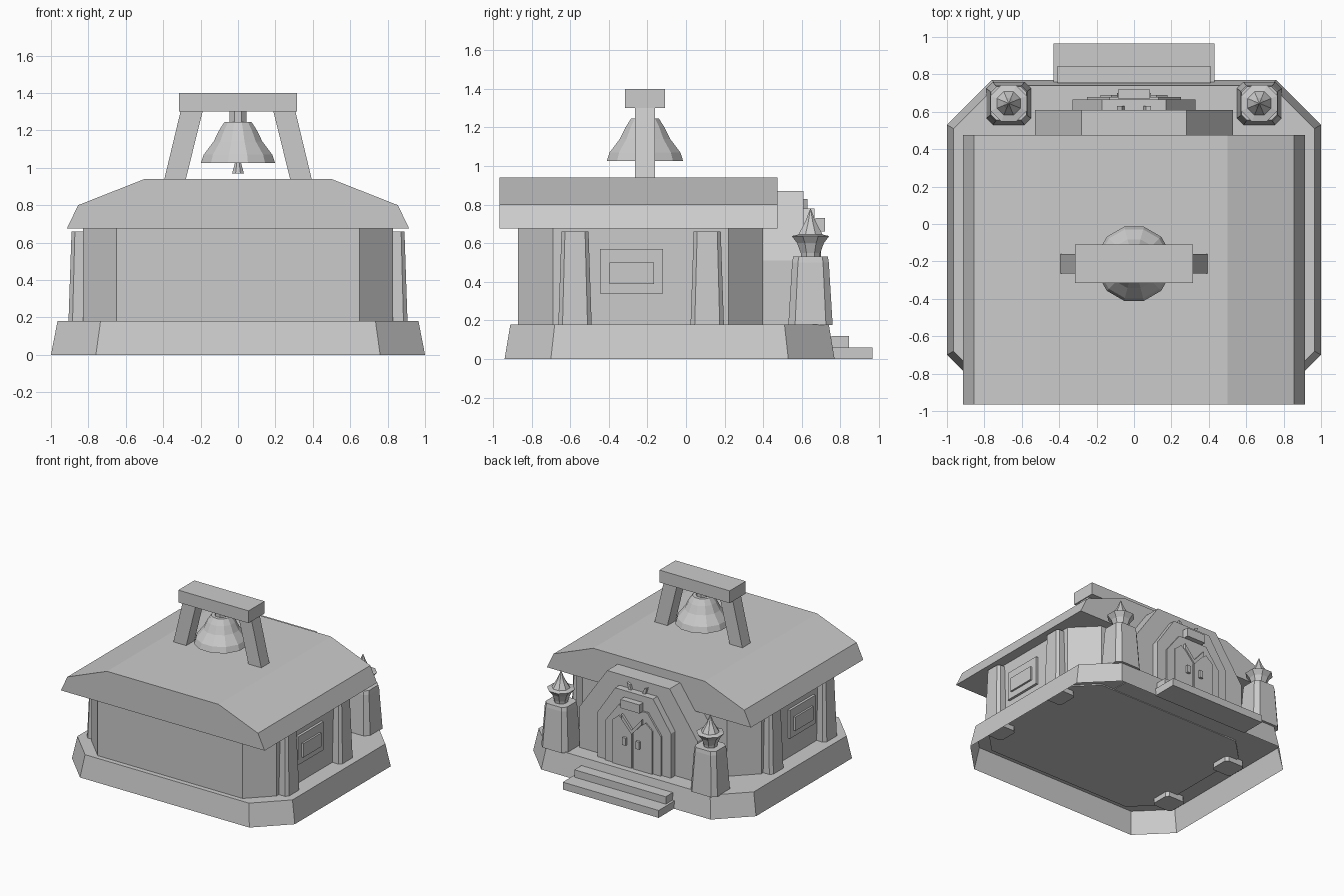
import bpy, bmesh
from math import cos, sin, pi

cube = bpy.data.objects.get("Cube")
if cube:
    bpy.data.objects.remove(cube, do_unlink=True)

stone = bpy.data.materials.new("stone_grey")
stone.use_nodes = True
GREY = (0.6, 0.6, 0.6, 1)
stone.diffuse_color = GREY
stone.node_tree.nodes["Principled BSDF"].inputs["Base Color"].default_value = GREY


def loft(name, rings, cap_start=True, cap_end=True):
    """Skin a list of equal-length point rings into one object."""
    bm = bmesh.new()
    loops = [[bm.verts.new(p) for p in ring] for ring in rings]
    n = len(loops[0])
    for a, b in zip(loops, loops[1:]):
        for i in range(n):
            j = (i + 1) % n
            bm.faces.new((a[i], a[j], b[j], b[i]))
    if cap_start:
        bm.faces.new(loops[0][::-1])
    if cap_end:
        bm.faces.new(loops[-1])
    bmesh.ops.remove_doubles(bm, verts=bm.verts, dist=0.0005)
    bmesh.ops.recalc_face_normals(bm, faces=bm.faces)
    mesh = bpy.data.meshes.new(name)
    bm.to_mesh(mesh)
    bm.free()
    mesh.materials.append(stone)
    obj = bpy.data.objects.new(name, mesh)
    bpy.context.collection.objects.link(obj)
    return obj


def box(name, x0, x1, y0, y1, z0, z1):
    return loft(name, [[(x0, y0, z), (x1, y0, z), (x1, y1, z), (x0, y1, z)] for z in (z0, z1)])


def octagon(x, y, z, hx, hy, c):
    """Rectangle with chamfered corners."""
    quarter = [(hx, -hy + c), (hx, hy - c), (hx - c, hy), (-hx + c, hy)]
    return [(x + s * u, y + s * v, z) for s in (1, -1) for u, v in quarter]


def profile_y(name, half, y0, y1):
    """Mirror a half profile in x and extrude it along y."""
    pts = half + [(-x, z) for x, z in reversed(half)]
    return loft(name, [[(x, y, z) for x, z in pts] for y in (y0, y1)])


def lathe(name, x, y, profile, n, turn=0.0, caps=True):
    rings = [[(x + r * cos(2 * pi * i / n + turn), y + r * sin(2 * pi * i / n + turn), z)
              for i in range(n)] for r, z in profile]
    return loft(name, rings, caps, caps)


# Hollow plinth and chamfered walls
loft("plinth", [octagon(0, -0.085, 0, 1.0, 0.855, 0.24),
                octagon(0, -0.085, 0.18, 0.965, 0.825, 0.23)], cap_start=False)
loft("walls", [octagon(0, -0.235, z, 0.83, 0.635, 0.18) for z in (0.17, 0.68)])

# Roof
profile_y("roof", [(0.915, 0.675), (0.855, 0.80), (0.50, 0.94)], -0.965, 0.475)

# Entrance steps
box("lower_step", -0.43, 0.43, 0.76, 0.965, 0, 0.06)
box("upper_step", -0.41, 0.41, 0.755, 0.845, 0.06, 0.12)

# Porch with stepped arch and double door
profile_y("porch", [(0.53, 0.175), (0.53, 0.51), (0.28, 0.87)], 0.36, 0.61)
profile_y("door_arch", [(0.33, 0.18), (0.33, 0.54), (0.17, 0.78)], 0.60, 0.665)
profile_y("door_panel", [(0.25, 0.18), (0.25, 0.50), (0.13, 0.66)], 0.66, 0.68)
box("door_sign", -0.085, 0.085, 0.67, 0.72, 0.66, 0.73)
for side, s in (("left", 1), ("right", -1)):
    def leaf(y):
        return [(s * x, y, z) for x, z in ((0.006, 0.18), (0.18, 0.18), (0.18, 0.53), (0.12, 0.58), (0.006, 0.49))]
    loft(side + "_door_leaf", [leaf(0.67), leaf(0.69)])
    loft(side + "_door_brace", [[(s * x, y, z) for x, z in
         ((0, 0.46), (0.09, 0.56), (0.09, 0.60), (0, 0.495))] for y in (0.68, 0.70)])
    box(side + "_door_handle", s * 0.06 - 0.015, s * 0.06 + 0.015, 0.68, 0.71, 0.36, 0.42)
    loft(side + "_arch_hook", [[(s * x, y, z) for x, z in
         ((0.05, 0.78), (0.075, 0.78), (0.09, 0.83), (0.065, 0.82))] for y in (0.60, 0.63)])

    # Gate post and its pointed finial
    loft(side + "_gate_post", [octagon(s * 0.67, 0.645, 0.175, 0.12, 0.115, 0.035),
                               octagon(s * 0.67, 0.645, 0.50, 0.1, 0.095, 0.03),
                               octagon(s * 0.67, 0.645, 0.53, 0.095, 0.09, 0.03)])
    lathe(side + "_finial", s * 0.67, 0.645,
          [(0.05, 0.52), (0.055, 0.55), (0.075, 0.60), (0.105, 0.637), (0.068, 0.645),
           (0.03, 0.71), (0.001, 0.78)], 8, pi / 8)

    # Tapered buttresses along the side wall
    for place, y in (("front", -0.575), ("rear", 0.11)):
        loft(f"{side}_{place}_buttress", [octagon(s * 0.82, y, 0.13, 0.088, 0.088, 0.022),
                                          octagon(s * 0.82, y, 0.66, 0.07, 0.07, 0.018)])

    # Side window
    for part, x, hy, hz in (("frame", 0.85, 0.163, 0.115), ("pane", 0.865, 0.115, 0.056)):
        z = 0.455 if part == "frame" else 0.445
        box(f"{side}_window_{part}", s * 0.82, s * x, -0.282 - hy, -0.282 + hy, z - hz, z + hz)

    # Slanted leg of the bell frame
    loft(side + "_bell_leg", [[(s * x, y, z) for x, y in ((a, -0.265), (b, -0.265), (b, -0.16), (a, -0.16))]
                              for a, b, z in ((0.28, 0.395, 0.935), (0.187, 0.305, 1.31))])

# Bell, its beam, hanger and clapper
box("bell_beam", -0.315, 0.315, -0.315, -0.11, 1.30, 1.40)
lathe("bell_hanger", 0, -0.2125, [(0.05, 1.23), (0.05, 1.305)], 8, pi / 8)
lathe("bell", 0, -0.2125,
      [(0.001, 1.22), (0.06, 1.21), (0.095, 1.15), (0.14, 1.08), (0.18, 1.025), (0.205, 1.025),
       (0.19, 1.07), (0.135, 1.14), (0.105, 1.20), (0.075, 1.245), (0.001, 1.245)], 12, pi / 12)
lathe("bell_clapper", 0, -0.2125, [(0.034, 0.97), (0.018, 1.025), (0.012, 1.22)], 8, pi / 8)
